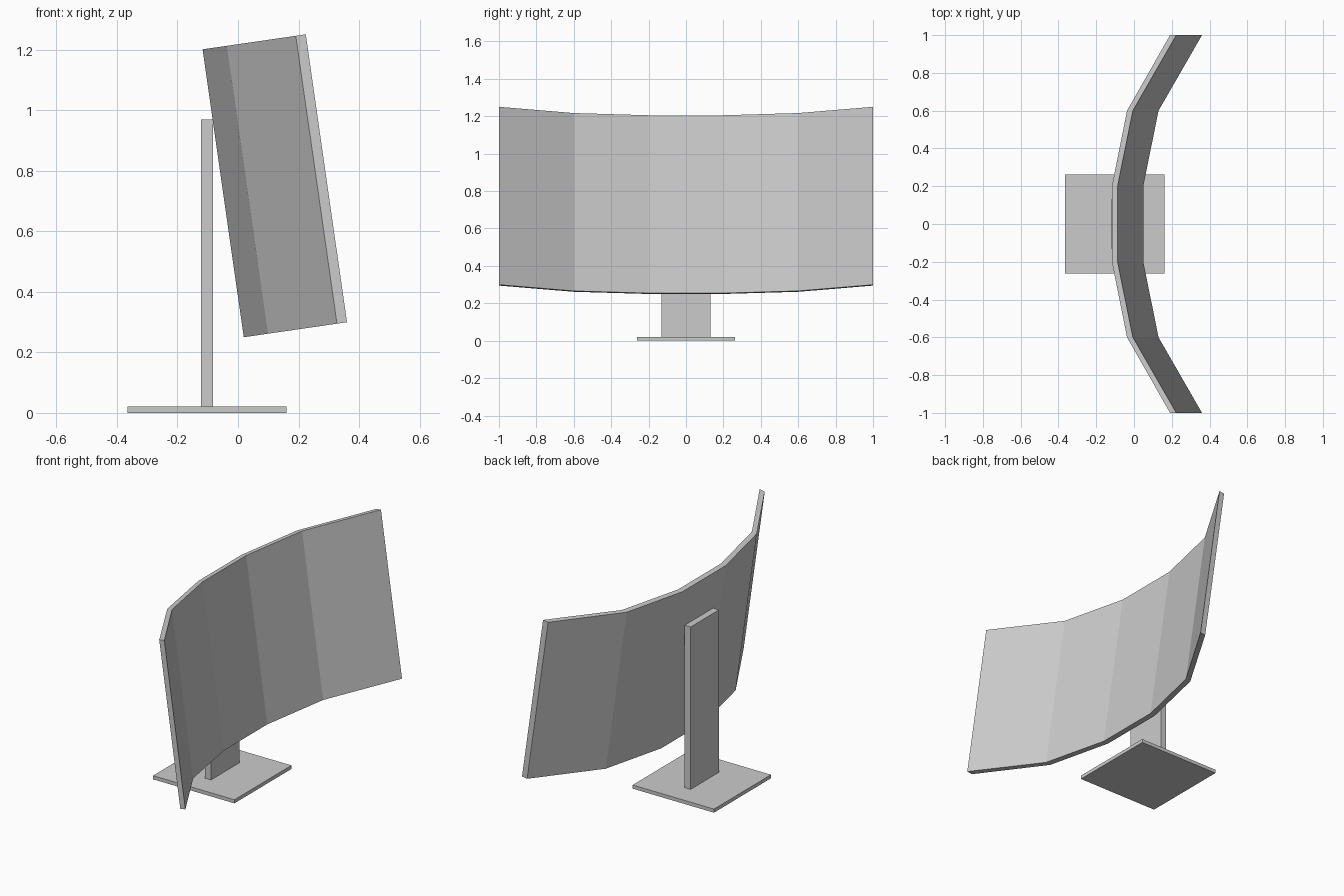
import bpy, bmesh
from mathutils import Vector

if "Cube" in bpy.data.objects:
    bpy.data.objects.remove(bpy.data.objects["Cube"])


def box(name, x0, x1, half_y, z0, z1):
    bm = bmesh.new()
    bmesh.ops.create_cube(bm, size=1)
    for v in bm.verts:
        v.co = Vector(((x0 + x1) / 2 + v.co.x * (x1 - x0),
                       v.co.y * 2 * half_y,
                       (z0 + z1) / 2 + v.co.z * (z1 - z0)))
    return finish(name, bm)


def finish(name, bm):
    bmesh.ops.recalc_face_normals(bm, faces=bm.faces)
    me = bpy.data.meshes.new(name)
    bm.to_mesh(me)
    bm.free()
    ob = bpy.data.objects.new(name, me)
    bpy.context.collection.objects.link(ob)
    return ob


# Flat stand: foot plate and upright
box("base_plate", -0.365, 0.161, 0.263, 0.0, 0.021)
box("stand_upright", -0.122, -0.083, 0.131, 0.021, 0.97)

# Curved screen: bent strip profile, tilted back
half = [(0.2, 0.0, 0.03), (0.6, 0.08, 0.111), (1.0, 0.308, 0.341)]  # y, back, front
profile = [(-y, b, f) for y, b, f in reversed(half)] + half
slope = 0.145                        # rise per unit of depth
low = Vector((0.019, 0, 0.25))
up = Vector((-0.136, 0, 0.951))

bm = bmesh.new()
rings = []
for y, b, f in profile:
    back, front = (low + Vector((d, y, d * slope)) for d in (b, f))
    rings.append([bm.verts.new(p) for p in (back, front, front + up, back + up)])
for r, s in zip(rings, rings[1:]):
    for i in range(4):
        j = (i + 1) % 4
        bm.faces.new((r[i], r[j], s[j], s[i]))
bm.faces.new(rings[0])
bm.faces.new(rings[-1])
finish("curved_screen", bm)
